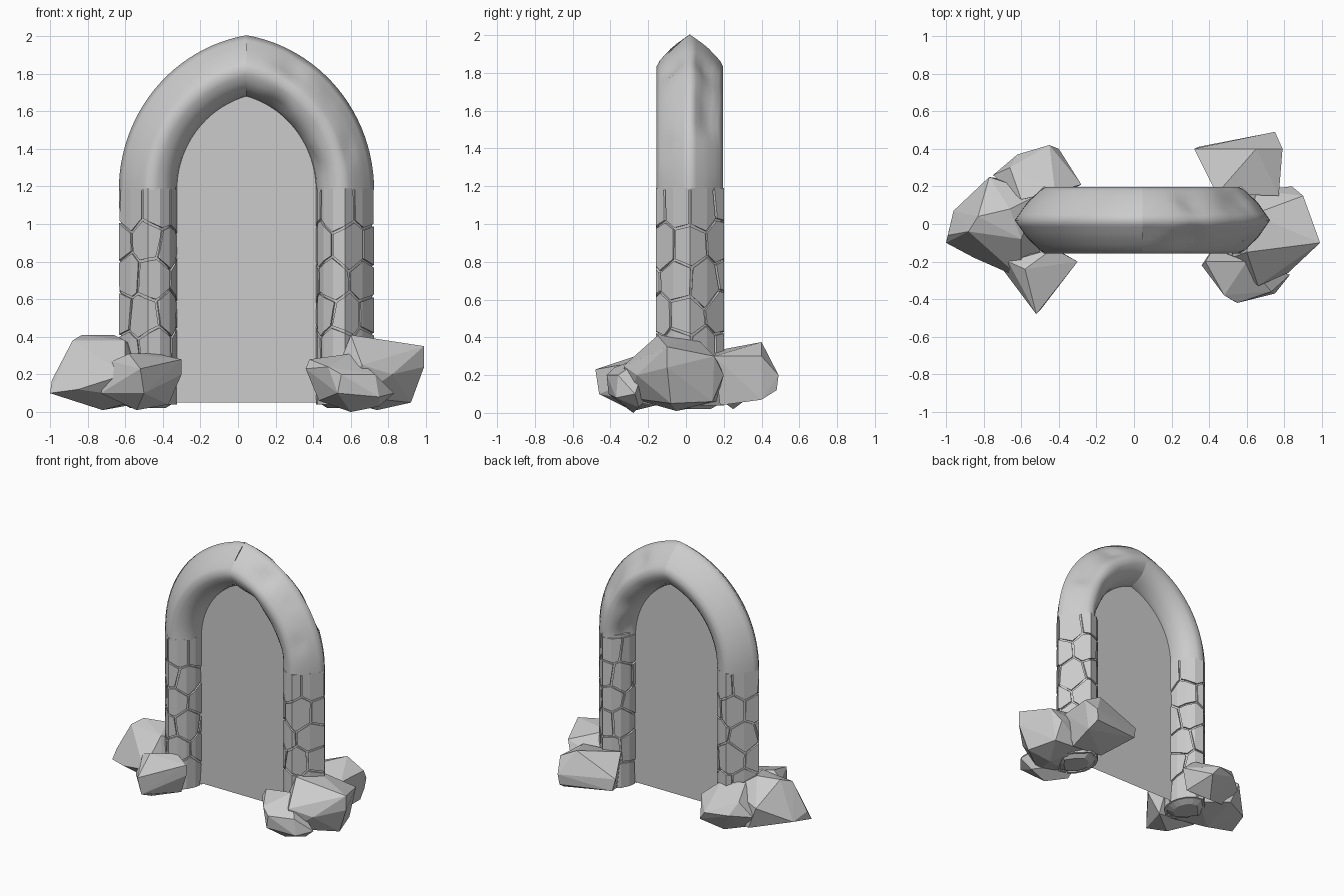
import bpy, bmesh, math, random
from mathutils import Vector, noise

if "Cube" in bpy.data.objects:
    bpy.data.objects.remove(bpy.data.objects["Cube"])

random.seed(4)
MID, CY = 0.045, 0.02            # arch axis in x, wall centre in y
PX = 0.525                       # pillar offset from the axis
Z0, Z1 = 0.04, 1.19              # pillar bottom and top

# Section of pillar and arch: pointed on the outside, rounder towards the opening
HALF = [(.154, 0), (.092, .09), (0, .18), (-.065, .164), (-.115, .122), (-.146, .06), (-.155, 0)]
SEC = [Vector(p) for p in HALF + [(x, -y) for x, y in HALF[-2:0:-1]]]
LENS = [(SEC[(i + 1) % len(SEC)] - p).length for i, p in enumerate(SEC)]
PERIM = sum(LENS)
BENDS = [sum(LENS[:i]) for i in range(len(SEC))]


def section(u, scale=1.0):
    """Point on the section outline at distance u along its perimeter."""
    u %= PERIM
    i = max(k for k, b in enumerate(BENDS) if b <= u + 1e-9)
    return SEC[i].lerp(SEC[(i + 1) % len(SEC)], (u - BENDS[i]) / LENS[i]) * scale


def finish(bm, name, smooth=False):
    bmesh.ops.recalc_face_normals(bm, faces=bm.faces)
    for f in bm.faces:
        f.smooth = smooth
    me = bpy.data.meshes.new(name)
    bm.to_mesh(me)
    bm.free()
    ob = bpy.data.objects.new(name, me)
    bpy.context.collection.objects.link(ob)
    return ob


# Pillar core showing in the joints
def core(name, sx):
    bm = bmesh.new()
    rings = [[bm.verts.new((MID + sx * (PX + p.x * s), CY + p.y * s, z)) for p in SEC]
             for z, s in ((Z0 - .02, .6), (Z0 + .01, .92), (Z1 + .02, .92))]
    n = len(SEC)
    for a, b in zip(rings, rings[1:]):
        for i in range(n):
            j = (i + 1) % n
            bm.faces.new((a[i], a[j], b[j], b[i]))
    bm.faces.new(rings[0])
    bm.faces.new(rings[-1])
    finish(bm, name)


# Pillar stones: irregular cells wrapped round the section
def stones(name, sx):
    seeds = []
    rows, cols = 6, 5
    for r in range(rows):
        for c in range(cols):
            seeds.append(Vector(((c + 0.5 * (r % 2) + random.uniform(-.2, .2)) * PERIM / cols,
                                 Z0 + (r + 0.5 + random.uniform(-.15, .15)) * (Z1 - Z0) / rows, 0)))
    ring = [s + Vector((k * PERIM, 0, 0)) for s in seeds for k in (-1, 0, 1)]
    out = bmesh.new()
    for s in seeds:
        bm = bmesh.new()
        box = [(s.x - .3, Z0), (s.x + .3, Z0), (s.x + .3, Z1), (s.x - .3, Z1)]
        bm.faces.new([bm.verts.new((u, z, 0)) for u, z in box])

        def cut(co, no, clear):
            bmesh.ops.bisect_plane(bm, geom=bm.verts[:] + bm.edges[:] + bm.faces[:], dist=1e-5,
                                   plane_co=co, plane_no=no, clear_outer=clear)
        for o in ring:
            d = o - s
            if 1e-4 < d.length < 0.7:
                n = d.normalized()
                cut((s + o) / 2 - n * 0.007, n, True)
        for b in BENDS:              # bend lines at the pillar corners
            for k in (-1, 0, 1):
                cut(Vector((b + k * PERIM, 0, 0)), Vector((1, 0, 0)), False)
        front, back = {}, {}
        for v in bm.verts:
            for store, sc in ((front, 1.0), (back, 0.88)):
                p = section(v.co.x, sc)
                store[v] = out.verts.new((MID + sx * (PX + p.x), CY + p.y, v.co.y))
        for f in bm.faces:
            out.faces.new([front[v] for v in f.verts])
            out.faces.new([back[v] for v in reversed(f.verts)])
        for e in bm.edges:
            if e.is_boundary:
                a, b = e.verts
                out.faces.new((front[a], front[b], back[b], back[a]))
        bm.free()
    finish(out, name)


for side, sx in (("left", -1), ("right", 1)):
    core(side + "_pillar_core", sx)
    stones(side + "_pillar_stones", sx)

# Pointed arch: each half sweeps the section to the apex plane
OFF, SPRING = 0.1365, 1.18       # arc centre beyond the axis, spring height
RMID = OFF + PX


def arch_half(name, sx, worn):
    bm = bmesh.new()
    n, m = 24, 24
    rows = []
    for i in range(n + 1):
        row = []
        for j in range(m):
            d = section(j * PERIM / m)
            r = RMID + d.x
            a = math.acos(OFF / r) * i / n
            p = Vector((MID + sx * (r * math.cos(a) - OFF), CY + d.y,
                        SPRING + r * math.sin(a) * 1.025))
            if worn:                 # shallow weathering, silhouette kept
                c = Vector((MID + sx * (RMID * math.cos(a) - OFF), CY, SPRING + RMID * math.sin(a)))
                keep = min(1, 12 * min(abs(d.y), .18 - abs(d.y)))
                p += (c - p).normalized() * max(0, noise.noise(p * 5)) * 0.06 * keep
            row.append(bm.verts.new(p))
        rows.append(row)
    for a, b in zip(rows, rows[1:]):
        for j in range(m):
            k = (j + 1) % m
            bm.faces.new((a[j], a[k], b[k], b[j]))
    finish(bm, name, True)


arch_half("left_arch", -1, False)
arch_half("right_arch", 1, True)

# Thin panel filling the opening
bm = bmesh.new()
ri = RMID - 0.145
top = math.acos(OFF / ri)
right = [(ri * math.cos(top * i / 16) - OFF, SPRING + 1.025 * ri * math.sin(top * i / 16)) for i in range(17)]
outline = [(right[0][0], 0.05)] + right
outline += [(-x, z) for x, z in reversed(outline[:-1])]
bm.faces.new([bm.verts.new((MID + x, CY, z)) for x, z in outline])
finish(bm, "door_panel")


# Faceted rocks as convex hulls
def rock(name, *pts):
    bm = bmesh.new()
    for p in pts:
        bm.verts.new(p)
    res = bmesh.ops.convex_hull(bm, input=bm.verts[:])
    junk = [g for g in res["geom_interior"] + res["geom_unused"] if isinstance(g, bmesh.types.BMVert)]
    bmesh.ops.delete(bm, geom=list(set(junk)), context='VERTS')
    finish(bm, name)


rock("left_side_rock", (-1, -.1, .1), (-.99, -.06, .17), (-.96, .07, .13), (-.88, -.04, .38), (-.83, .04, .41),
     (-.66, .08, .41), (-.6, -.08, .38), (-.77, .25, .25), (-.85, -.18, .12), (-.6, -.29, .2),
     (-.72, -.05, .01), (-.5, .14, .05), (-.5, .16, .3), (-.7, .24, .08), (-.5, -.2, .07))
rock("left_back_rock", (-.75, .26, .18), (-.62, .37, .2), (-.45, .42, .2), (-.4, .4, .13), (-.28, .21, .22),
     (-.6, .13, .36), (-.42, .17, .34), (-.66, .3, .29), (-.5, .25, .02), (-.34, .18, .07), (-.65, .2, .06))
rock("left_front_rock", (-.52, -.48, .23), (-.5, -.46, .1), (-.3, -.2, .28), (-.3, -.2, .2), (-.58, -.24, .31),
     (-.73, -.2, .1), (-.54, -.28, .01), (-.37, -.16, .04), (-.67, -.2, .27), (-.43, -.13, .31))
rock("right_side_rock", (.99, -.1, .35), (.99, -.1, .24), (.6, -.15, .41), (.63, .05, .4), (.9, .15, .3),
     (.84, .2, .2), (.65, .18, .25), (.52, -.18, .2), (.66, -.33, .25), (.82, -.26, .2), (.64, -.3, .08),
     (.92, -.08, .05), (.74, -.05, .01), (.6, .16, .06), (.85, .14, .06), (.52, -.16, .07))
rock("right_back_rock", (.32, .4, .24), (.34, .41, .15), (.75, .49, .2), (.74, .48, .12), (.79, .4, .3),
     (.77, .15, .3), (.44, .16, .33), (.65, .4, .375), (.46, .18, .06), (.72, .18, .04), (.76, .4, .07))
rock("right_front_rock", (.36, -.22, .23), (.38, -.2, .28), (.48, -.38, .24), (.55, -.42, .2), (.6, -.2, .31),
     (.43, -.22, .06), (.53, -.41, .1), (.6, -.28, 0), (.73, -.36, .2), (.83, -.27, .1), (.75, -.37, .08),
     (.75, -.25, .03), (.42, -.13, .15))
